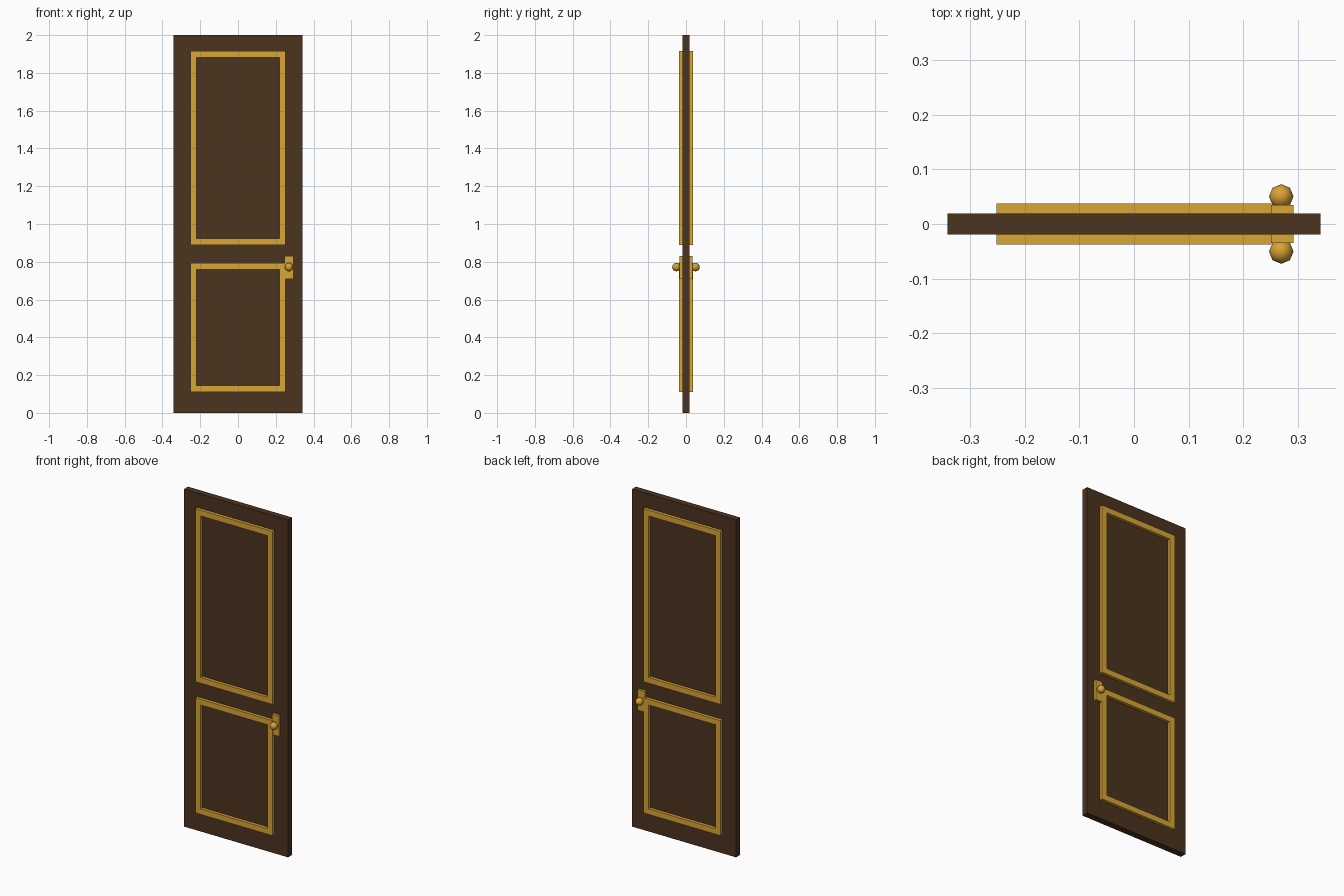
import bpy, bmesh
from mathutils import Matrix

if "Cube" in bpy.data.objects:
    bpy.data.objects.remove(bpy.data.objects["Cube"])


def material(name, rgb):
    m = bpy.data.materials.new(name)
    m.diffuse_color = (*rgb, 1)
    m.use_nodes = True
    m.node_tree.nodes["Principled BSDF"].inputs["Base Color"].default_value = m.diffuse_color
    return m


WOOD = material("dark_wood", (0.070, 0.033, 0.0135))
GOLD = material("gold_trim", (0.69, 0.38, 0.036))
BRASS = material("brass_knob", (0.69, 0.36, 0.034))


def finish(name, bm, mat, smooth=False):
    bmesh.ops.recalc_face_normals(bm, faces=bm.faces)
    for f in bm.faces:
        f.smooth = smooth
    me = bpy.data.meshes.new(name)
    bm.to_mesh(me)
    bm.free()
    me.materials.append(mat)
    ob = bpy.data.objects.new(name, me)
    bpy.context.collection.objects.link(ob)
    return ob


def box(name, x0, x1, y0, y1, z0, z1, mat):
    bm = bmesh.new()
    place = Matrix.Translation(((x0 + x1) / 2, (y0 + y1) / 2, (z0 + z1) / 2))
    size = Matrix.Diagonal((x1 - x0, y1 - y0, z1 - z0, 1))
    bmesh.ops.create_cube(bm, size=1, matrix=place @ size)
    return finish(name, bm, mat)


def frame(name, half_w, z0, z1, width, y0, y1, mat):
    # mitred rectangular ring: outer and inner loops at both depths
    bm = bmesh.new()
    loops = []
    for y, d in ((y0, 0), (y1, 0), (y1, width), (y0, width)):
        w, lo, hi = half_w - d, z0 + d, z1 - d
        loops.append([bm.verts.new((x, y, z))
                      for x, z in ((-w, lo), (w, lo), (w, hi), (-w, hi))])
    for a, b in zip(loops, loops[1:] + loops[:1]):
        for i in range(4):
            j = (i + 1) % 4
            bm.faces.new((a[i], a[j], b[j], b[i]))
    return finish(name, bm, mat)


# door slab
T = 0.0193
box("door_slab", -0.342, 0.342, -T, T, 0, 2, WOOD)

# trim, lock plate and knob on both sides
for side, s in (("front", -1), ("back", 1)):
    for part, z0, z1 in (("upper", 0.889, 1.915), ("lower", 0.111, 0.794)):
        frame(f"{side}_{part}_trim", 0.2525, z0, z1, 0.034, s * 0.018, s * 0.0376, GOLD)
    ys = sorted((s * 0.018, s * 0.0345))
    box(side + "_lock_plate", 0.246, 0.2925, *ys, 0.709, 0.831, GOLD)
    bm = bmesh.new()
    bmesh.ops.create_uvsphere(bm, u_segments=8, v_segments=8, radius=0.0225,
                              matrix=Matrix.Translation((0.27, s * 0.0505, 0.772)))
    finish(side + "_knob", bm, BRASS, smooth=True)
